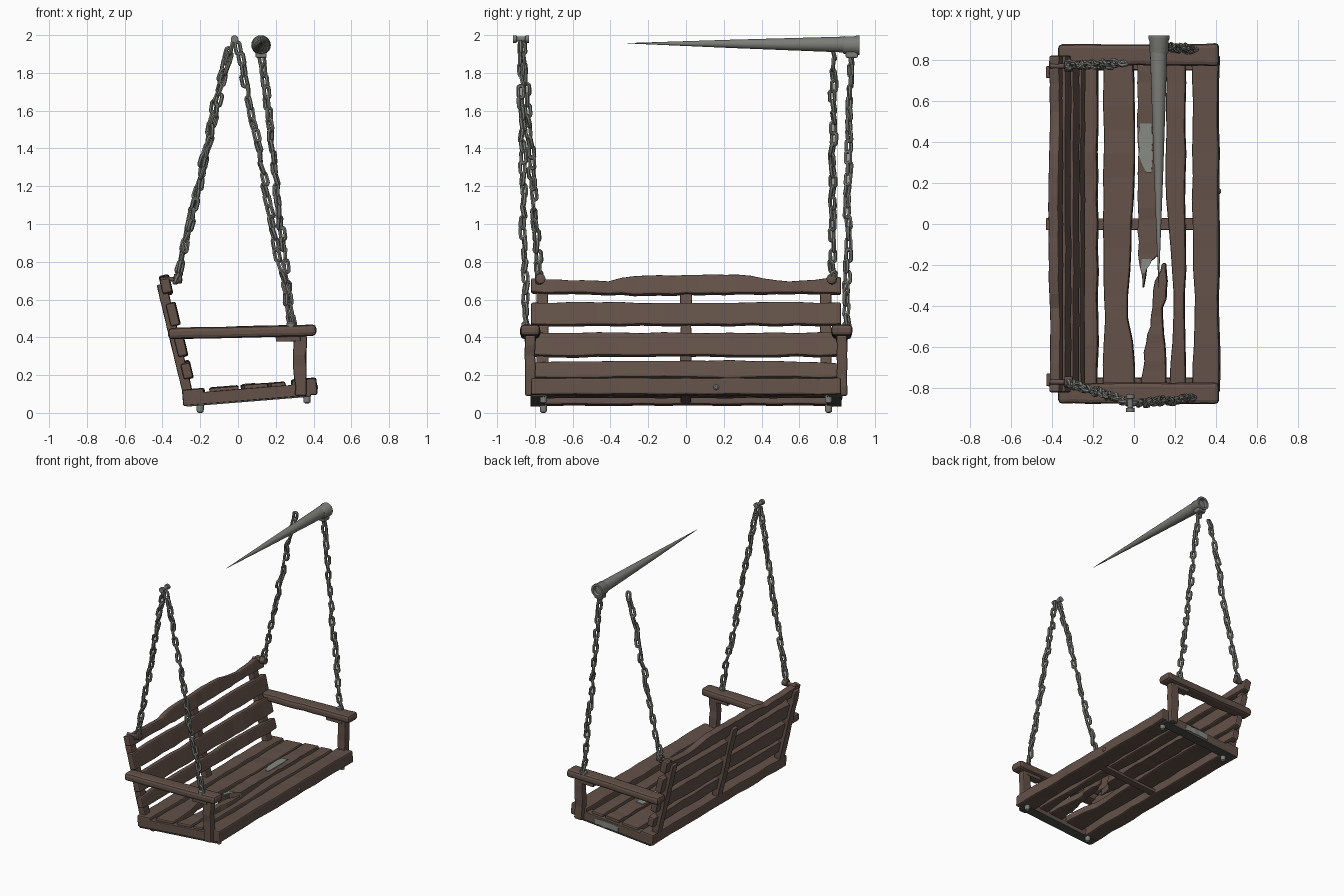
import bpy, bmesh, math, random
from mathutils import Vector, Matrix

if "Cube" in bpy.data.objects:
    bpy.data.objects.remove(bpy.data.objects["Cube"])

random.seed(4)

def material(name, c):
    m = bpy.data.materials.new(name)
    m.diffuse_color = (*c, 1)
    m.use_nodes = True
    m.node_tree.nodes["Principled BSDF"].inputs["Base Color"].default_value = m.diffuse_color
    return m

WOOD = material("weathered_wood", (0.125, 0.083, 0.066))
STEEL = material("old_steel", (0.2, 0.2, 0.185))
DARK = material("dark_iron", (0.075, 0.08, 0.072))
PATCH = material("bare_grey_patch", (0.24, 0.25, 0.225))
RUST = material("rust", (0.12, 0.06, 0.045))

def finish(name, bm, mat, smooth=False, bevel=0):
    bmesh.ops.recalc_face_normals(bm, faces=bm.faces)
    me = bpy.data.meshes.new(name)
    bm.to_mesh(me)
    bm.free()
    me.materials.append(mat)
    ob = bpy.data.objects.new(name, me)
    bpy.context.collection.objects.link(ob)
    if smooth:
        me.shade_smooth()
        me.set_sharp_from_angle(angle=math.radians(40))
    if bevel:
        b = ob.modifiers.new("worn_edges", 'BEVEL')
        b.width, b.segments, b.limit_method = bevel, 2, 'ANGLE'
        b.angle_limit = math.radians(45)
    return ob

def frame(origin, u, n):
    """u = width direction, n = thickness direction, length runs along n x u."""
    u, n = Vector(u).normalized(), Vector(n).normalized()
    m = Matrix((u, n.cross(u), n)).transposed().to_4x4()
    m.translation = origin
    return m

def plank(name, mat4, stations, n0, n1, mat=WOOD, segs=14, jit=0.004, bevel=0.009):
    """Loft of rectangles; stations are (length position, low edge, high edge)."""
    bm = bmesh.new()
    v0, v1 = stations[0][0], stations[-1][0]
    vs = [v0 + (v1 - v0) * i / segs for i in range(segs + 1)]
    rings = []
    for v in vs:
        for a, b in zip(stations, stations[1:]):
            if v <= b[0] + 1e-6:
                break
        t = (v - a[0]) / (b[0] - a[0])
        t = t * t * (3 - 2 * t)
        lo, hi = a[1] + (b[1] - a[1]) * t, a[2] + (b[2] - a[2]) * t
        j = lambda: random.uniform(-jit, jit)
        lo, hi, dn = lo + j(), hi + j(), j() * 0.6
        if hi < lo + 0.004:
            hi = lo + 0.004
        rings.append([bm.verts.new(mat4 @ Vector(p)) for p in
                      ((lo, v, n0 + dn), (hi, v, n0 + dn), (hi, v, n1 + dn), (lo, v, n1 + dn))])
    for a, b in zip(rings, rings[1:]):
        for k in range(4):
            bm.faces.new((a[k], a[(k + 1) % 4], b[(k + 1) % 4], b[k]))
    bm.faces.new(rings[0])
    bm.faces.new(rings[-1])
    return finish(name, bm, mat, bevel=bevel)

def lathe(name, origin, axis, profile, mat, sides=14):
    """Profile is (radius, distance along axis)."""
    bm = bmesh.new()
    m = Matrix.Translation(origin) @ Vector(axis).to_track_quat('Z', 'Y').to_matrix().to_4x4()
    rings = [[bm.verts.new(m @ Vector((r * math.cos(k * math.tau / sides),
                                       r * math.sin(k * math.tau / sides), h)))
              for k in range(sides)] for r, h in profile]
    for a, b in zip(rings, rings[1:]):
        for k in range(sides):
            bm.faces.new((a[k], a[(k + 1) % sides], b[(k + 1) % sides], b[k]))
    bm.faces.new(rings[0])
    bm.faces.new(rings[-1])
    return finish(name, bm, mat, smooth=True)

def add_link(bm, m, length, width, r):
    """One stadium-shaped chain link, long axis on local z."""
    s, path = (length - width) / 2, []
    for k in range(14):
        a = math.tau * (k + 0.5) / 14
        d = Vector((math.cos(a), 0, math.sin(a)))
        path.append((d * (width / 2 - r) + Vector((0, 0, s if d.z > 0 else -s)), d))
    rings = [[bm.verts.new(m @ (c + r * (math.cos(q * math.tau / 6) * d
                                         + math.sin(q * math.tau / 6) * Vector((0, 1, 0)))))
              for q in range(6)] for c, d in path]
    for i in range(14):
        a, b = rings[i], rings[(i + 1) % 14]
        for q in range(6):
            bm.faces.new((a[q], a[(q + 1) % 6], b[(q + 1) % 6], b[q]))

def chain(name, p, q):
    p, q = Vector(p), Vector(q)
    bm = bmesh.new()
    count = round((q - p).length / 0.058)
    rot = (q - p).to_track_quat('Z', 'Y').to_matrix().to_4x4()
    for i in range(count):
        c = p.lerp(q, (i + 0.5) / count)
        c += Vector((random.uniform(-.007, .007), random.uniform(-.007, .007), 0))
        roll = Matrix.Rotation(math.pi / 4 + math.pi / 2 * (i % 2) + random.uniform(-.7, .7), 4, 'Z')
        tilt = Matrix.Rotation(random.uniform(-.25, .25), 4, 'X')
        add_link(bm, Matrix.Translation(c) @ rot @ roll @ tilt, 0.084, 0.048, 0.0105)
    return finish(name, bm, STEEL, smooth=True)

# Seat frame (tilted) and its slats
ts = math.atan(0.08)
U, N = Vector((math.cos(ts), 0, math.sin(ts))), Vector((-math.sin(ts), 0, math.cos(ts)))
SEAT = frame((0, 0, 0.145), U, N)
plank("seat_rear_rail", SEAT, [(-.82, -.295, -.18), (.82, -.295, -.18)], 0, -.085)
plank("seat_slat_1", SEAT, [(-.8, -.15, .0), (-.65, -.15, 0), (-.4, -.145, -.035), (-.15, -.15, -.02),
                            (.2, -.15, 0), (.8, -.15, -.005)], 0, -.055)
plank("seat_slat_2_long_part", SEAT, [(-.31, .042, .048), (-.2, .03, .065), (-.16, .02, .125),
                                      (.2, .02, .13), (.8, .015, .13)], 0, -.055, segs=20)
plank("seat_slat_2_broken_part", SEAT, [(-.8, .03, .155), (-.62, .05, .15), (-.45, .085, .135),
                                        (-.32, .09, .16), (-.19, .14, .155)], 0, -.055)
plank("seat_slat_3", SEAT, [(-.8, .17, .25), (-.5, .195, .245), (-.05, .18, .25), (.05, .155, .25),
                            (.8, .155, .25)], 0, -.055)
plank("seat_front_slat", SEAT, [(-.82, .285, .415), (-.4, .295, .41), (0, .285, .415), (.82, .285, .412)],
      .008, -.08)

# Grey bare patches: seat top, broken tip and the right end of the seat
plank("seat_patch_top", SEAT, [(.25, .06, .085), (.33, .025, .09), (.47, .022, .09), (.49, .03, .085)],
      .005, .001, PATCH, 6, 0.002, 0)
plank("seat_patch_tip", SEAT, [(-.24, .035, .055), (-.17, .035, .09)], .005, .001, PATCH, 3, .002, 0)
plank("seat_patch_end", frame((0, .823, .145), N, (0, 1, 0)), [(.0, -.075, -.03), (.2, -.078, -.035)],
      0, .004, PATCH, 5, .003, 0)

# Wooden cross bars below the seat, with iron plates under the end ones
for y, w, nm in ((-.785, .035, "left"), (.785, .035, "right"), (0, .028, "middle")):
    bar = frame((0, y, .145), (0, -1, 0), N)
    plank("seat_bar_" + nm, bar, [(-.27, -w, w), (.38, -w, w)], -.02 if y else -.05,
          -.083 if y else -.075, WOOD, 4, 0.001, 0.004)
    if y:
        plank("seat_iron_" + nm, bar, [(-.28, -.038, .038), (.38, -.038, .038)],
              -.083, -.09, DARK, 4, 0, 0)

# Backrest slats and the posts behind them
ub = Vector((-.145, 0, .6)).normalized()
nb = Vector((-ub.z, 0, ub.x))
BACK = frame((-.22, 0, .12), ub, nb)
plank("back_slat_bottom", BACK, [(-.82, .07, .155), (.3, .07, .165), (.82, .07, .15)], 0, .05)
plank("back_slat_lower", BACK, [(-.82, .19, .315), (.82, .19, .315)], 0, .05)
plank("back_slat_upper", BACK, [(-.82, .36, .48), (.82, .36, .48)], 0, .05)
plank("back_slat_top", BACK, [(-.82, .535, .61), (-.45, .53, .595), (-.22, .525, .63), (.25, .53, .63),
                              (.58, .535, .595), (.82, .53, .62)], 0, .052, segs=24)
for y, nm in ((-.76, "left"), (0, "middle"), (.74, "right")):
    plank("back_post_" + nm, frame((-.22, y, .12), (0, -1, 0), nb),
          [(-.03, -.03, .03), (.59, -.03, .03)], .022, .074, WOOD, 8, 0.003, 0.006)

for s, side in ((-1, "left"), (1, "right")):
    # Armrest, its post and the block under the chain bolt
    plank("armrest_" + side, frame((0, s * .825, .428), (0, -1, 0), (-.025, 0, 1)),
          [(-.37, -.05, .05), (0, -.052, .052), (.415, -.055, .055)], -.03, .03, WOOD, 10, .003, .02)
    plank("arm_post_" + side, frame((.33, s * .825, 0), (1, 0, 0), (0, -1, 0)),
          [(.09, -.028, .034), (.25, -.036, .03), (.41, -.036, .036)], -.028, .028, WOOD, 6)
    plank("arm_block_" + side, frame((.26, s * .825, .39), (0, -1, 0), (-.025, 0, 1)),
          [(-.06, -.03, .03), (.07, -.03, .03)], -.012, .02, WOOD, 2, 0, .003)
    # Chain bolts on the armrest and the backrest top
    lathe("arm_bolt_" + side, (.28, s * .85, .44), (0, 0, 1), [(.022, 0), (.022, .035), (.012, .045)], STEEL)
    lathe("back_bolt_" + side, (-.41, s * .77, .705), (1, 0, .05),
          [(.012, 0), (.012, .07), (.026, .072), (.026, .11), (.012, .115)], WOOD)
    # Bolts hanging below the seat
    for x, z, nm in ((-.2, 0, "rear"), (.365, .05, "front")):
        lathe("seat_bolt_%s_%s" % (nm, side), (x, s * .755, z), (0, 0, 1),
              [(.008, 0), (.018, .006), (.02, .035), (.012, .06)], STEEL)
lathe("front_slat_bolt", (.405, .16, .135), (1, 0, 0), [(.015, 0), (.015, .012), (.008, .018)], STEEL)

# Four chains
chain("chain_left_front", (.285, -.85, .46), (-.0, -.875, 1.96))
chain("chain_left_rear", (-.325, -.775, .69), (-.03, -.865, 1.96))
chain("chain_right_front", (.285, .85, .46), (.125, .87, 1.9))
chain("chain_right_rear", (-.325, .775, .69), (-.055, .78, 1.93))

# Top pin of the left chains
lathe("chain_pin", (-.018, -.917, 1.979), (0, 1, 0),
      [(.02, 0), (.02, .02), (.013, .022), (.013, .065), (.02, .067), (.02, .085)], STEEL)

# Overhead pole running to a point, with an open collar
lathe("overhead_pole", (.12, -.31, 1.957), (0, 1, -.006),
      [(.001, 0), (.022, .55), (.042, 1.15), (.042, 1.2)], STEEL, 20)
lathe("pole_collar", (.122, .83, 1.947), (0, 1, 0),
      [(.042, 0), (.047, .01), (.046, .06), (.052, .075), (.051, .088), (.036, .088), (.034, .03)], STEEL, 20)
lathe("pole_inside", (.122, .862, 1.947), (0, 1, 0), [(.035, 0), (.035, .006)], RUST, 20)
plank("pole_clamp", frame((.122, .875, 1.905), (1, 0, 0), (0, 0, 1)), [(-.03, -.03, .03), (.035, -.03, .03)],
      -.025, .01, STEEL, 2, 0, .008)
